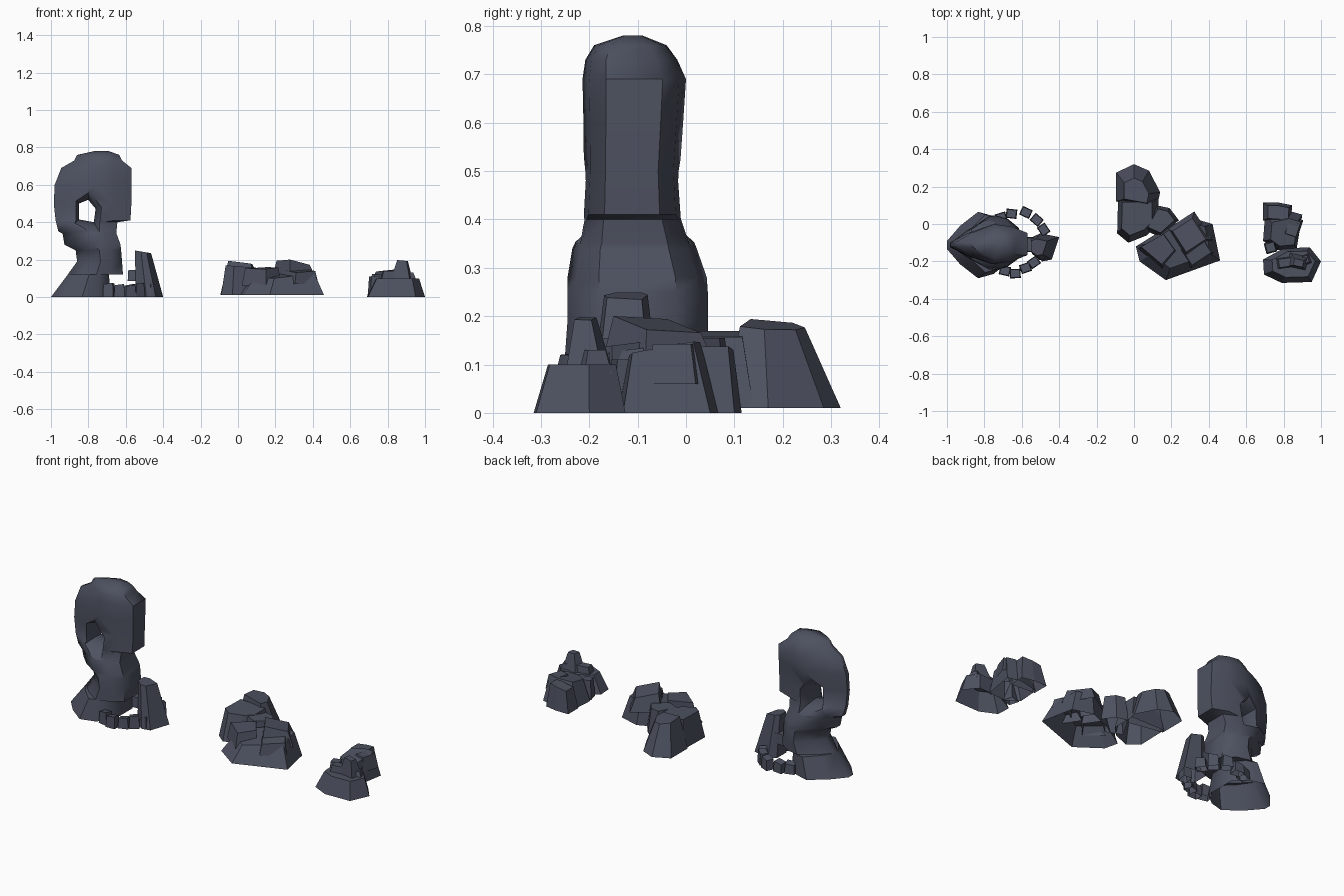
import bpy, bmesh, math

slate = bpy.data.materials.new("dark slate")
slate.diffuse_color = (0.075, 0.084, 0.118, 1)


def finish(name, bm):
    bmesh.ops.recalc_face_normals(bm, faces=bm.faces)
    me = bpy.data.meshes.new(name)
    bm.to_mesh(me)
    bm.free()
    me.materials.append(slate)
    ob = bpy.data.objects.new(name, me)
    bpy.context.collection.objects.link(ob)
    return ob


def loft(name, rings):
    """Skin a closed solid through equal-sized rings of 3D points."""
    bm = bmesh.new()
    vs = [[bm.verts.new(p) for p in r] for r in rings]
    n = len(vs[0])
    for a, b in zip(vs, vs[1:]):
        for i in range(n):
            j = (i + 1) % n
            bm.faces.new((a[i], a[j], b[j], b[i]))
    bm.faces.new(vs[0])
    bm.faces.new(vs[-1])
    return finish(name, bm)


def rock(name, base, h, s=0.7, shift=(0, 0), tilt=(0, 0), z0=0.0):
    """Tapered boulder, open below: base outline, shrunken tilted top."""
    n = len(base)
    cx = sum(p[0] for p in base) / n
    cy = sum(p[1] for p in base) / n
    bm = bmesh.new()
    lo = [bm.verts.new((x, y, z0)) for x, y in base]
    hi = [bm.verts.new((cx + (x - cx) * s + shift[0], cy + (y - cy) * s + shift[1],
                        h + tilt[0] * (x - cx) + tilt[1] * (y - cy))) for x, y in base]
    for i in range(n):
        j = (i + 1) % n
        bm.faces.new((lo[i], lo[j], hi[j], hi[i]))
    bm.faces.new(hi)
    ob = finish(name, bm)
    if ob.data.polygons[-1].normal.z < 0:  # the top must look up
        ob.data.flip_normals()
    return ob


def box_pts(cx, cy, w, d, deg=0):
    c, s = math.cos(math.radians(deg)), math.sin(math.radians(deg))
    return [(cx + x * w / 2 * c - y * d / 2 * s, cy + x * w / 2 * s + y * d / 2 * c)
            for x, y in ((-1, -1), (1, -1), (1, 1), (-1, 1))]


# Tall standing stone: z, x min, x max, y min, y max
levels = [(0, -1.0, -0.68, -0.29, 0.065), (0.12, -0.91, -0.69, -0.26, 0.05),
          (0.121, -0.91, -0.615, -0.25, 0.045), (0.19, -0.86, -0.62, -0.245, 0.045),
          (0.25, -0.868, -0.625, -0.245, 0.045), (0.28, -0.928, -0.628, -0.245, 0.043),
          (0.34, -0.938, -0.65, -0.235, 0.022), (0.35, -0.96, -0.65, -0.23, 0.018),
          (0.40, -0.973, -0.645, -0.22, 0.0), (0.41, -0.975, -0.575, -0.215, -0.008),
          (0.50, -0.985, -0.57, -0.211, -0.013), (0.60, -0.98, -0.57, -0.212, -0.006),
          (0.69, -0.945, -0.57, -0.214, 0.0), (0.73, -0.875, -0.62, -0.208, -0.018),
          (0.76, -0.86, -0.635, -0.19, -0.04), (0.78, -0.77, -0.69, -0.13, -0.09)]
lens = [(0, -0.12), (0.22, -0.58), (0.52, -1), (0.78, -0.87), (1, -0.55),
        (1, 0.55), (0.78, 0.87), (0.52, 1), (0.22, 0.58), (0, 0.12)]
stone = loft("standing_stone", [
    [(x0 + (x1 - x0) * u, (y0 + y1) / 2 + (y1 - y0) / 2 * v, z) for u, v in lens]
    for z, x0, x1, y0, y1 in levels])

# Window through the stone, flaring gently towards both faces
hole = [(-0.045, 0.04), (0.005, 0.06), (0.045, 0.012), (0.035, -0.06), (-0.045, -0.045)]
cutter = loft("window_cutter", [
    [(-0.806 + u * k, y, 0.46 + w * k) for u, w in hole]
    for y, k in ((-0.30, 2.9), (-0.18, 1.35), (-0.11, 1), (-0.04, 1.35), (0.10, 2.9))])
cutter.hide_render = True
mod = stone.modifiers.new("window", 'BOOLEAN')
mod.object, mod.operation, mod.solver = cutter, 'DIFFERENCE', 'EXACT'
bpy.context.view_layer.objects.active = stone
stone.select_set(True)
bpy.ops.object.modifier_apply(modifier="window")
bpy.data.objects.remove(cutter)

# Open the stone's underside
bm = bmesh.new()
bm.from_mesh(stone.data)
bmesh.ops.delete(bm, geom=[f for f in bm.faces if max(v.co.z for v in f.verts) < 0.01],
                 context='FACES')
bm.to_mesh(stone.data)
bm.free()
bpy.ops.object.shade_smooth_by_angle(angle=math.radians(50))

# Ring of small stones beside it
ring = [(-0.655, 0.055), (-0.578, 0.062), (-0.52, 0.022), (-0.483, -0.03), (-0.485, -0.165),
        (-0.535, -0.205), (-0.58, -0.235), (-0.635, -0.265), (-0.69, -0.25), (-0.71, 0.035)]
for i, (x, y) in enumerate(ring):
    a = math.degrees(math.atan2(y + 0.11, x + 0.63))
    rock(f"ring_stone_{i}", box_pts(x, y, 0.05, 0.058, a + (i * 37 % 30) - 15),
         0.058 + 0.006 * (i % 3), 0.85, tilt=(0.12, -0.1))

# Leaning slab closing the ring
rock("leaning_slab", [(-0.545, -0.16), (-0.49, -0.2), (-0.44, -0.19), (-0.40, -0.07),
                      (-0.50, -0.05), (-0.545, -0.07)], 0.243, 0.6, (-0.03, 0), (-0.1, 0))
rock("slab_knob", box_pts(-0.555, -0.11, 0.07, 0.08), 0.145, 0.9, z0=0.085)

# Middle outcrop, rear half
rock("rear_boulder", [(-0.095, 0.12), (0.12, 0.08), (0.14, 0.17), (0.08, 0.285),
                      (0, 0.32), (-0.095, 0.275)], 0.18, 0.56, (-0.01, -0.025), (-0.08, -0.05), z0=0.01)
rock("side_boulder", [(-0.085, 0.14), (-0.09, -0.05), (-0.03, -0.10), (0.07, -0.06),
                      (0.13, 0.0), (0.13, 0.14)], 0.163, 0.74, (-0.005, 0.01), (-0.06, 0), z0=0.01)
rock("wedge_boulder", [(0.05, -0.03), (0.14, -0.07), (0.24, 0.02), (0.19, 0.085), (0.12, 0.10)],
     0.155, 0.75, z0=0.01)
# Middle outcrop, front half
rock("broad_boulder", [(0.17, -0.30), (0.46, -0.195), (0.42, 0.0), (0.30, 0.035),
                       (0.17, -0.02), (0.01, -0.12), (0.03, -0.20)],
     0.122, 0.74, (0.01, 0.015), (0.05, 0.1), z0=0.01)
rock("left_tile", [(0.02, -0.13), (0.15, -0.24), (0.23, -0.15), (0.16, -0.05)],
     0.155, 0.85, (0, 0.01), (0.03, 0.05), z0=0.06)
rock("top_block", box_pts(0.30, -0.055, 0.17, 0.18, 33), 0.183, 0.74, (-0.005, -0.005),
     (-0.12, -0.12), z0=0.09)
rock("front_block", box_pts(0.335, -0.145, 0.15, 0.12, 33), 0.14, 0.82, tilt=(0, 0.1), z0=0.07)

# Right outcrop
rock("right_base", [(0.69, -0.19), (0.695, -0.27), (0.79, -0.315), (0.95, -0.31),
                    (1.0, -0.20), (0.94, -0.125), (0.80, -0.13)], 0.1, 0.74, (0.01, 0.005))
rock("spire", box_pts(0.875, -0.2, 0.105, 0.075, -12), 0.195, 0.48, (0.005, -0.008), (-0.05, 0), z0=0.09)
rock("spire_shoulder", box_pts(0.82, -0.205, 0.12, 0.06, 8), 0.138, 0.75, z0=0.08)
rock("spire_flank", box_pts(0.925, -0.19, 0.05, 0.06, 20), 0.13, 0.65, (-0.01, 0), z0=0.08)
rock("right_mid", [(0.69, -0.09), (0.76, -0.14), (0.87, -0.13), (0.9, 0.05),
                   (0.83, 0.07), (0.70, 0.04)], 0.132, 0.7, (0.01, -0.01), (0.05, 0.12))
rock("right_mid_cap", box_pts(0.85, -0.02, 0.08, 0.11, -18), 0.142, 0.75, z0=0.06)
rock("right_rear", [(0.69, 0.02), (0.84, 0.01), (0.845, 0.10), (0.77, 0.115), (0.69, 0.115)],
     0.13, 0.72, (0.005, -0.005), (0.1, 0))
rock("right_chip", box_pts(0.73, -0.125, 0.06, 0.06, 15), 0.11, 0.8)
